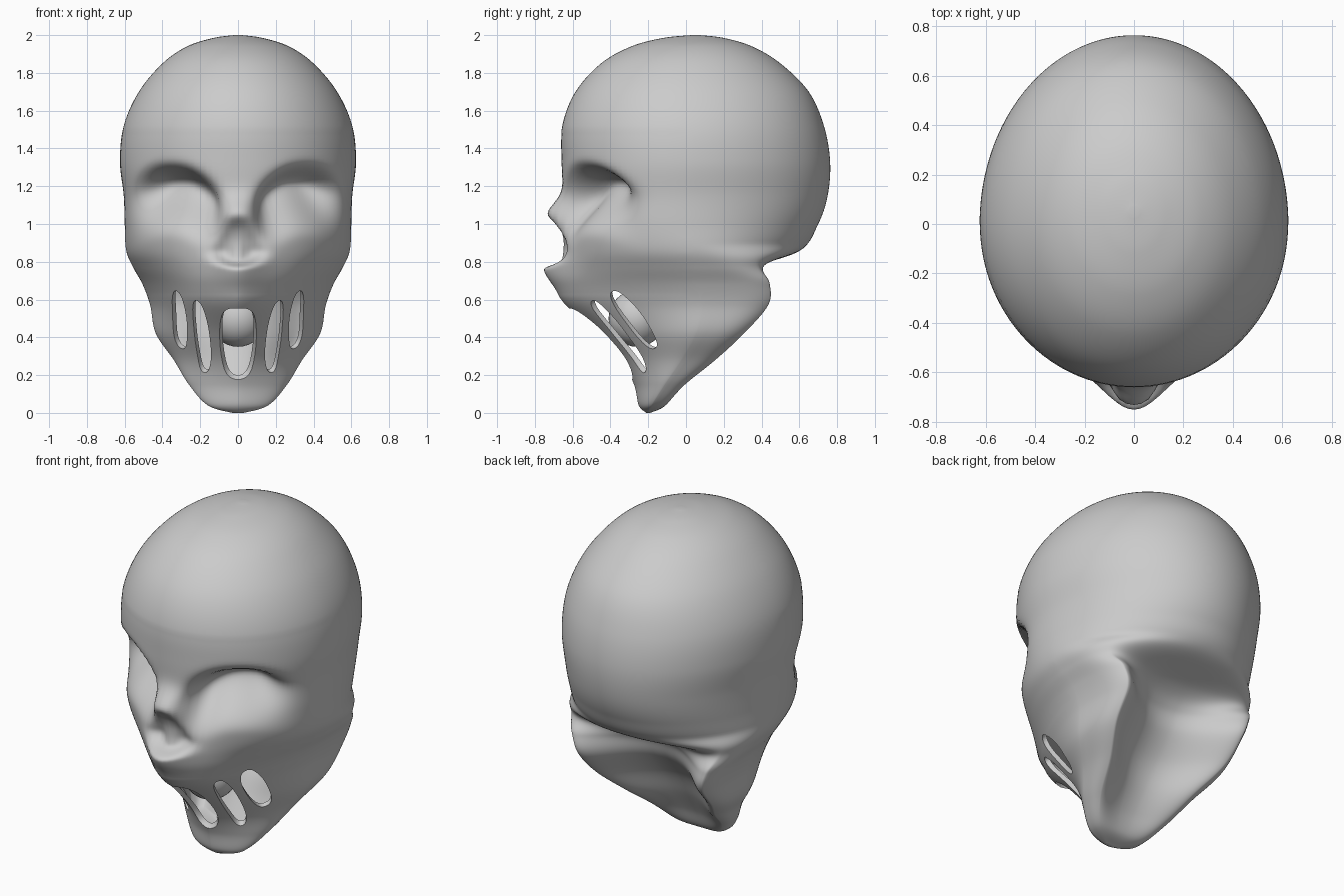
import bpy, bmesh, math
from mathutils import Vector

if "Cube" in bpy.data.objects:
    bpy.data.objects.remove(bpy.data.objects["Cube"])

# Horizontal sections: z, front y, back y, half width, y of widest point, rear notch
ROWS = [
    (0.00, -.21, -.19, .03, -.20, 0), (0.04, -.25, -.10, .16, -.18, .01),
    (0.15, -.275, .02, .26, -.11, .08), (0.28, -.345, .20, .34, -.02, .19),
    (0.42, -.47, .37, .435, .06, .29), (0.57, -.63, .52, .465, .10, .33),
    (0.68, -.66, .53, .505, .10, .29), (0.77, -.655, .49, .555, .08, .14),
    (0.86, -.645, .605, .592, .04, 0), (1.00, -.645, .70, .60, 0, 0),
    (1.15, -.65, .75, .605, 0, 0), (1.33, -.66, .763, .625, 0, 0),
    (1.52, -.655, .73, .605, 0, 0), (1.70, -.585, .65, .525, 0, 0),
    (1.85, -.45, .50, .40, .01, 0), (1.94, -.29, .35, .27, .03, 0),
    (1.985, -.12, .20, .13, .05, 0), (2.00, .03, .07, .02, .05, 0),
]
SEGS, STEPS = 160, 10


def ss(a, b, x):
    t = max(0, min(1, (x - a) / (b - a)))
    return t * t * (3 - 2 * t)


def catmull(rows, i, t):
    p = [rows[max(0, min(len(rows) - 1, i + k))] for k in (-1, 0, 1, 2)]
    return [.5 * (2 * b + (c - a) * t + (2 * a - 5 * b + 4 * c - d) * t * t
                  + (3 * b - a - 3 * c + d) * t ** 3) for a, b, c, d in zip(*p)]


def spow(v, e):
    return math.copysign(abs(v) ** e, v)


def section(row, inset):
    z, yf, yb, w, yc, notch = row
    yf, yb, w = yf + inset, yb - 1.4 * inset, w - inset
    front_n = 2 - .53 * (1 - ss(.45, .98, z))
    back_n = 2 + 2 * (1 - ss(.70, .90, z))
    pts = []
    for k in range(SEGS):
        u = 2 * math.pi * k / SEGS
        t = u + .35 * math.cos(u)          # denser towards the face
        c, sn = math.cos(t), math.sin(t)
        n = front_n if sn < 0 else back_n
        x = w * spow(c, 2 / n)
        y = yc + (yb - yc if sn > 0 else yc - yf) * spow(sn, 2 / n)
        if sn > 0:
            y -= notch * sn * max(0, 1 - (x / (.88 * w)) ** 2)
        pts.append(Vector((x, y, z)))
    return pts


def face_features(p):
    if p.y > 0:
        return p
    x, z = abs(p.x), p.z
    # nasal muzzle
    muzzle = .13 * math.exp(-(x / .13) ** 2) * math.exp(-((z - .92) / .2) ** 4)
    muzzle += .035 * math.exp(-(x / .16) ** 2) * math.exp(-((z - .69) / .09) ** 2)
    # eye sockets with an arched brow ledge, fading out over the cheek
    brow = 1.325 - 3.2 * max(0, .34 - x) ** 2 - 3 * max(0, x - .38) ** 2
    v = (brow - z) / .40
    side = ss(.08, .20, x) * (1 - ss(.40, .58, x))
    socket = side * ss(0, .26, v) * (1 - ss(.2, 1, v))
    # nose opening with a septum
    half = .14 * math.sqrt(max(0, min(1, (1.05 - z) / .19)))
    if z < .86:
        half = .14 * math.sqrt(max(0, 1 - ((.86 - z) / .085) ** 2))
    nose = ss(0, .06, half - x) * (1 - .5 * (1 - ss(0, .04, x)))
    sx = math.copysign(1, p.x)
    return p + Vector((-.08 * socket * sx, .20 * socket + .15 * nose - muzzle, 0))


def loft(name, rows, inset=0, shape=lambda p: p):
    bm = bmesh.new()
    rings = []
    for i in range(len(rows) - 1):
        last = i == len(rows) - 2
        for j in range(STEPS + last):
            sec = section(catmull(rows, i, j / STEPS), inset)
            rings.append([bm.verts.new(shape(p)) for p in sec])
    for a, b in zip(rings, rings[1:]):
        for k in range(SEGS):
            m = (k + 1) % SEGS
            bm.faces.new((a[k], a[m], b[m], b[k]))
    bm.faces.new(rings[0][::-1])
    bm.faces.new(rings[-1])
    if inset == 0:                         # soften the sculpted face
        soft = [v for v in bm.verts if v.co.y < 0 and .62 < v.co.z < 1.5]
        for _ in range(6):
            bmesh.ops.smooth_vert(bm, verts=soft, factor=.5,
                                  use_axis_x=True, use_axis_y=True, use_axis_z=True)
    return finish(name, bm)


def finish(name, bm):
    bmesh.ops.recalc_face_normals(bm, faces=bm.faces)
    me = bpy.data.meshes.new(name)
    bm.to_mesh(me)
    bm.free()
    ob = bpy.data.objects.new(name, me)
    bpy.context.collection.objects.link(ob)
    return ob


def gap_cutter(name, top, bottom, half, depth=.1):
    # elongated blunt lozenge lying in the surface between two end points
    a, b = Vector(top), Vector(bottom)
    mid, along = (a + b) / 2, (b - a) / 2
    out = mid - Vector((0, .1, mid.z + .12))
    across = along.cross(out).normalized()
    normal = across.cross(along).normalized()
    bm = bmesh.new()
    bmesh.ops.create_uvsphere(bm, u_segments=24, v_segments=16, radius=1)
    for v in bm.verts:
        c = v.co.copy()
        v.co = mid + across * c.x * half + normal * c.y * depth + along * c.z * (1.3 - .3 * c.z ** 2)
    return finish(name, bm)


# Skull, then hollow mouth and the gaps that leave the strands standing
skull = loft("skull", ROWS, shape=face_features)
cutters = [loft("mouth_cavity", [r for r in ROWS if .1 < r[0] < .7], .035),
           gap_cutter("gap_centre", (0, -.61, .56), (0, -.28, .18), .11)]
for s in (-1, 1):
    cutters.append(gap_cutter("gap_inner", (s * .21, -.49, .60), (s * .175, -.21, .22), .05))
    cutters.append(gap_cutter("gap_outer", (s * .29, -.37, .67), (s * .29, -.15, .35), .062))

bpy.context.view_layer.objects.active = skull
for c in cutters:
    m = skull.modifiers.new("cut", 'BOOLEAN')
    m.operation, m.solver, m.object = 'DIFFERENCE', 'EXACT', c
    bpy.ops.object.modifier_apply(modifier=m.name)
for c in cutters:
    bpy.data.objects.remove(c)

# Ball inside the mouth
bpy.ops.mesh.primitive_uv_sphere_add(segments=32, ring_count=16, radius=.15, location=(0, -.26, .5))
ball = bpy.context.object
ball.name = "mouth_ball"

for ob in (skull, ball):
    bpy.ops.object.select_all(action='DESELECT')
    ob.select_set(True)
    bpy.context.view_layer.objects.active = ob
    bpy.ops.object.shade_smooth_by_angle(angle=math.radians(60))
